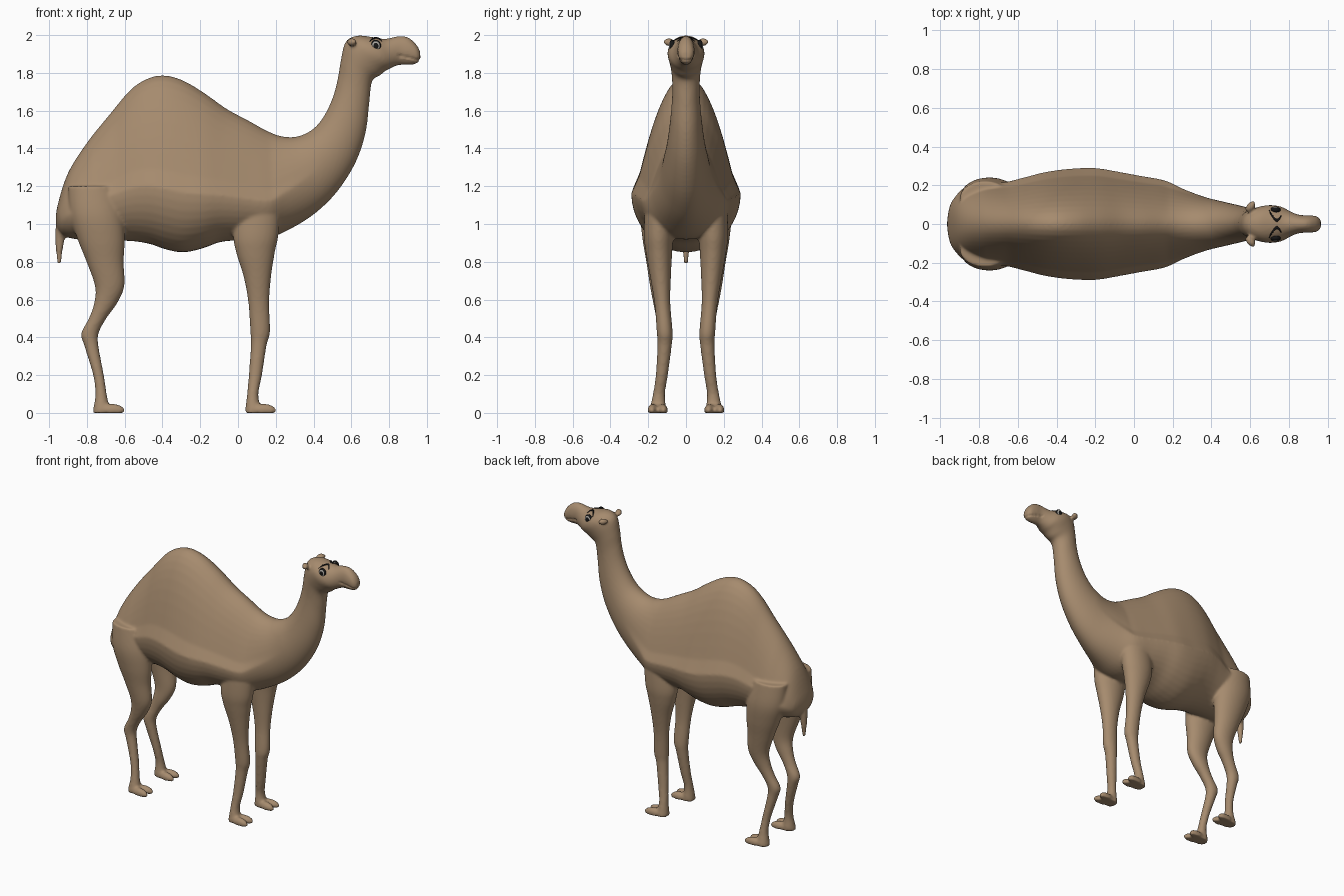
import bpy, bmesh, math
from mathutils import Vector, Matrix

if "Cube" in bpy.data.objects:
    bpy.data.objects.remove(bpy.data.objects["Cube"])


def material(name, rgb):
    m = bpy.data.materials.new(name)
    m.diffuse_color = (*rgb, 1)
    m.use_nodes = True
    m.node_tree.nodes["Principled BSDF"].inputs["Base Color"].default_value = m.diffuse_color
    return m


TAN = material("tan_coat", (0.381, 0.258, 0.156))
BLACK = material("black", (0.008, 0.008, 0.008))
GREY = material("eye_grey", (0.38, 0.36, 0.33))


def add_object(name, mesh, mats):
    ob = bpy.data.objects.new(name, mesh)
    bpy.context.collection.objects.link(ob)
    for m in mats:
        mesh.materials.append(m)
    return ob


def smooth_rows(rows, n=5):
    """Catmull-Rom interpolation between rows of numbers."""
    out = []
    for i in range(len(rows) - 1):
        a, b, c, d = (rows[max(i - 1, 0)], rows[i], rows[i + 1],
                      rows[min(i + 2, len(rows) - 1)])
        for k in range(n):
            t = k / n
            out.append([0.5 * (2 * q + (r - p) * t + (2 * p - 5 * q + 4 * r - s) * t * t
                               + (3 * q - p - 3 * r + s) * t ** 3)
                        for p, q, r, s in zip(a, b, c, d)])
    return out + [list(rows[-1])]


def loft(bm, rings):
    vs = [[bm.verts.new(p) for p in ring] for ring in rings]
    n = len(vs[0])
    for a, b in zip(vs, vs[1:]):
        for i in range(n):
            j = (i + 1) % n
            bm.faces.new((a[i], a[j], b[j], b[i]))
    bm.faces.new(vs[0][::-1])
    bm.faces.new(vs[-1])


def blob(bm, centre, size, turn=0.0, floor=False):
    mat = (Matrix.Translation(centre) @ Matrix.Rotation(turn, 4, 'Z')
           @ Matrix.Diagonal((*size, 1)))
    r = bmesh.ops.create_icosphere(bm, subdivisions=4, radius=1, matrix=mat)
    if floor:
        for v in r["verts"]:
            v.co.z = max(v.co.z, 0)


ANGLES = [2 * math.pi * i / 40 for i in range(40)]


def body_ring(row):
    """Section between an upper and a lower outline point, widest low on the trunk."""
    tx, tz, bx, bz, w = row
    top, bot = Vector((tx, 0, tz)), Vector((bx, 0, bz))
    trunk = min(1, max(0, (w - 0.12) / 0.1))
    mid = bot.lerp(top, 0.5 - 0.15 * trunk)
    ring = []
    for a in ANGLES:
        s, c = math.sin(a), math.cos(a)
        pinch = 1 - 0.33 * trunk * math.sqrt(max(s, 0))
        p = mid + ((top - mid) * s if s > 0 else (mid - bot) * s)
        ring.append(p + Vector((0, w * c * pinch, 0)))
    return ring


def leg_ring(row, side):
    z, x0, x1, y, ry = row
    return [((x0 + x1) / 2 + (x1 - x0) / 2 * math.cos(a), side * (y + ry * math.sin(a)), z)
            for a in ANGLES]


# outline stations: top x, top z, bottom x, bottom z, half width
trunk = [
    (-.966, 1.01, -.950, .965, .04), (-.955, 1.10, -.92, .935, .12),
    (-.90, 1.27, -.86, .92, .19), (-.80, 1.43, -.78, .91, .222),
    (-.68, 1.58, -.68, .91, .215), (-.57, 1.71, -.57, .91, .24),
    (-.48, 1.77, -.47, .895, .265), (-.39, 1.787, -.38, .865, .28),
    (-.29, 1.76, -.29, .85, .288), (-.18, 1.695, -.19, .87, .288),
    (-.06, 1.61, -.09, .905, .27), (.06, 1.545, .03, .915, .248),
    (.16, 1.49, .16, .925, .225)]
neck_head = [
    (.24, 1.463, .27, .97, .18), (.32, 1.465, .40, 1.05, .14),
    (.40, 1.505, .52, 1.165, .115), (.46, 1.58, .62, 1.32, .095),
    (.505, 1.68, .675, 1.48, .08), (.53, 1.78, .695, 1.64, .072),
    (.545, 1.87, .71, 1.755, .078), (.57, 1.965, .75, 1.785, .09),
    (.63, 1.997, .78, 1.81, .098), (.71, 1.99, .80, 1.82, .09),
    (.78, 1.98, .83, 1.835, .065), (.85, 1.995, .86, 1.842, .047),
    (.90, 1.988, .91, 1.842, .045), (.943, 1.952, .947, 1.85, .04),
    (.964, 1.915, .966, 1.87, .022)]
# leg stations: z, back x, front x, centre y, half width
front_leg = [
    (1.15, -.01, .23, .14, .075), (.95, -.025, .215, .145, .078),
    (.85, -.01, .195, .143, .07), (.72, .03, .175, .135, .055),
    (.58, .055, .165, .125, .042), (.43, .065, .17, .113, .042),
    (.36, .068, .152, .113, .038), (.20, .057, .127, .128, .032),
    (.10, .048, .108, .143, .032), (.03, .04, .12, .148, .042),
    (0, .036, .13, .15, .045)]
hind_leg = [
    (1.2, -.90, -.64, .13, .09), (1.05, -.89, -.61, .15, .09),
    (.92, -.85, -.60, .15, .08), (.80, -.802, -.605, .145, .065),
    (.67, -.757, -.602, .138, .052), (.58, -.762, -.64, .128, .045),
    (.50, -.79, -.697, .12, .038), (.42, -.83, -.738, .112, .037),
    (.35, -.812, -.738, .113, .034), (.20, -.767, -.71, .128, .03),
    (.10, -.755, -.695, .143, .03), (.03, -.765, -.68, .148, .042),
    (0, -.77, -.67, .15, .045)]
tail = [(1.03, -.96, -.89, 0, .04), (.95, -.968, -.91, 0, .03),
        (.88, -.966, -.925, 0, .021), (.79, -.957, -.937, 0, .011)]

bm = bmesh.new()
loft(bm, [body_ring(r) for r in smooth_rows(trunk + neck_head)])
loft(bm, [leg_ring(r, 1) for r in smooth_rows(tail)])
for side in (1, -1):
    for leg, toe_x in ((front_leg, .135), (hind_leg, -.667)):
        loft(bm, [leg_ring(r, side) for r in smooth_rows(leg)])
        # two-toed foot
        for t in (-1, 1):
            blob(bm, (toe_x, side * .15 + t * .026, .012), (.069, .027, .036), t * .1, True)
    # ear
    blob(bm, (.602, side * .09, 1.963), (.021, .034, .021), -side * .7)
bmesh.ops.recalc_face_normals(bm, faces=bm.faces)
raw = bpy.data.meshes.new("raw_body")
bm.to_mesh(raw)
bm.free()

# fuse all the parts into one smooth skin
tmp = add_object("raw_body", raw, [TAN])
rm = tmp.modifiers.new("fuse", 'REMESH')
rm.mode = 'VOXEL'
rm.voxel_size = 0.009
sm = tmp.modifiers.new("soften", 'SMOOTH')
sm.factor, sm.iterations = 0.5, 6
skin = bpy.data.meshes.new_from_object(
    tmp.evaluated_get(bpy.context.evaluated_depsgraph_get()))
bpy.data.objects.remove(tmp)
skin.materials.clear()
body = add_object("camel_body", skin, [TAN])
low = min(v.co.z for v in skin.vertices)
for v in skin.vertices:
    v.co.z -= low
    # mouth crease
    if v.co.x > .85 and abs(v.co.z - (1.893 - .22 * (v.co.x - .85))) < .006:
        v.co.y *= .86
        v.co.x -= .004
for p in skin.polygons:
    p.use_smooth = True
    p.material_index = 0
bpy.context.view_layer.update()


def on_head(x, z, side):
    hit, loc, _, _ = body.ray_cast(Vector((x, side, z)), Vector((0, -side, 0)))
    return loc if hit else Vector((x, side * .085, z))


for side, label in ((1, "left"), (-1, "right")):
    # eye: black rim, grey ring, black pupil
    centre = on_head(.73, 1.943, side) - Vector((0, side * .008, 0))
    bm = bmesh.new()
    bmesh.ops.create_uvsphere(bm, u_segments=24, v_segments=18, radius=1,
                              matrix=Matrix.Rotation(math.pi / 2, 4, 'X'))
    for f in bm.faces:
        c = f.calc_center_median()
        r = math.hypot(c.x, c.z)
        f.material_index = 1 if .45 < r < .78 else 0
        f.smooth = True
    bmesh.ops.transform(bm, matrix=Matrix.Translation(centre)
                        @ Matrix.Diagonal((.027, .017, .032, 1)), verts=bm.verts)
    eye = bpy.data.meshes.new(label + "_eye")
    bm.to_mesh(eye)
    bm.free()
    add_object(label + "_eye", eye, [BLACK, GREY])

    # eyelash arch over the eye
    bm = bmesh.new()
    rings = []
    for i in range(13):
        a = math.radians(20 + 140 * i / 12)
        x, z = .73 + .034 * math.cos(a), 1.957 + .027 * math.sin(a)
        y = on_head(x, z, side).y + side * .003
        r = .001 + .005 * math.sin(math.pi * i / 12)
        rings.append([(x + r * math.cos(a) * math.cos(b), y + 1.4 * r * math.sin(b),
                       z + r * math.sin(a) * math.cos(b)) for b in ANGLES[::5]])
    loft(bm, rings)
    bmesh.ops.recalc_face_normals(bm, faces=bm.faces)
    for f in bm.faces:
        f.smooth = True
    lash = bpy.data.meshes.new(label + "_eyelash")
    bm.to_mesh(lash)
    bm.free()
    add_object(label + "_eyelash", lash, [BLACK])
